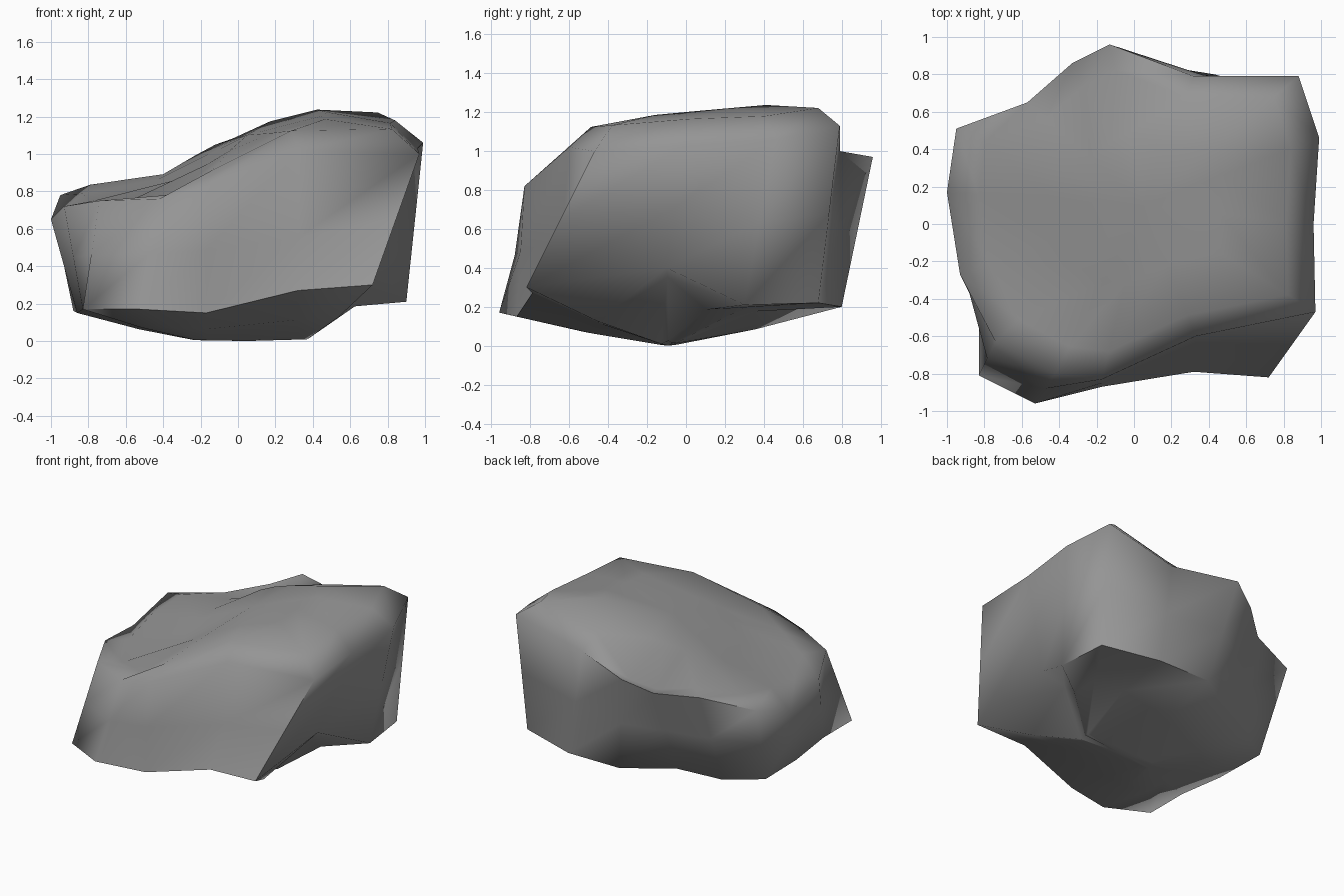
import bpy
import bmesh
import math
from mathutils import Vector

default_cube = bpy.data.objects.get("Cube")
if default_cube:
    bpy.data.objects.remove(default_cube, do_unlink=True)

# Lower edge of the boulder, counter-clockwise from the front corner at -x
LOWER_EDGE = [
    (-.83, -.81, .17), (-.53, -.96, .17), (-.17, -.87, .15), (.32, -.79, .27),
    (.72, -.82, .3), (.74, -.1, .4), (.9, .3, .21), (.86, .68, .22),
    (.43, .8, .2), (0, .8, .2), (-.33, .58, .2), (-.63, .46, .15),
    (-.88, .3, .16), (-.86, -.1, .15), (-.83, -.47, .17),
]

# Upper rim, one point above each lower point
UPPER_RIM = [
    (-.74, -.63, .75), (-.42, -.8, .76), (-.17, -.83, .82), (.33, -.6, 1.02),
    (.97, -.47, 1), (.96, 0, 1.03), (.99, .46, 1.06), (.88, .79, 1.13),
    (.32, .79, 1), (-.13, .96, .97), (-.33, .86, .88), (-.57, .65, .83),
    (-.95, .51, .78), (-1, .17, .65), (-.93, -.27, .72),
]

# Height of the sloping top along x
ROOF = [(-1, .77), (-.78, .86), (-.38, .92), (-.05, 1.11), (.37, 1.25), (.77, 1.22), (1, 1.1)]


def roof_height(x, y):
    """Follow the ridge profile, dipping towards the front and the back."""
    dip = (.12 - .06 * x) * max(0, .46 - y)
    if x < .6:
        dip += .4 * max(0, y - .4)
    for (x0, z0), (x1, z1) in zip(ROOF, ROOF[1:]):
        if x <= x1:
            return z0 + (z1 - z0) * (x - x0) / (x1 - x0) - dip
    return ROOF[-1][1] - dip


def top_ring(amount):
    ring = []
    for point in UPPER_RIM:
        moved = Vector(point).lerp(Vector((.05, .1, 0)), amount)
        moved.z = roof_height(moved.x, moved.y)
        ring.append(moved)
    return ring


def bottom_ring(amount, height):
    """Pull the lower edge in towards a short keel running along x."""
    ring = []
    for x, y, z in LOWER_EDGE:
        keel = Vector((min(max(x, -.2), .35), -.09, 0))
        moved = Vector((x, y, z)).lerp(keel, amount)
        # The underside is hollowed out behind the +x side
        hollow = x > .35 and y > -.5
        moved.z = z * height * (2.1 if hollow else 1)
        ring.append(moved)
    return ring


def bridge(bm, ring_a, ring_b):
    count = len(ring_a)
    for i in range(count):
        j = (i + 1) % count
        bm.faces.new((ring_a[i], ring_a[j], ring_b[j], ring_b[i]))


def cap(bm, ring, tip):
    for i, vert in enumerate(ring):
        bm.faces.new((vert, ring[(i + 1) % len(ring)], tip))


def make_material(name, value):
    mat = bpy.data.materials.new(name)
    mat.use_nodes = True
    colour = (value, value, value, 1)
    mat.diffuse_color = colour
    shader = mat.node_tree.nodes["Principled BSDF"]
    shader.inputs["Base Color"].default_value = colour
    return mat


# Boulder: stacked rings from the underside to the top
side = [Vector(a).lerp(Vector(b), .5) for a, b in zip(LOWER_EDGE, UPPER_RIM)]
side[3] += Vector((0, .06, -.09))  # shallow hollow in the front
outline = [
    bottom_ring(.95, .03),
    bottom_ring(.5, .42),
    LOWER_EDGE,
    side,
    UPPER_RIM,
    top_ring(.16),
    top_ring(.55),
]

bm = bmesh.new()
rings = [[bm.verts.new(point) for point in ring] for ring in outline]
for below, above in zip(rings, rings[1:]):
    bridge(bm, below, above)
cap(bm, rings[0], bm.verts.new((.05, -.09, 0)))
cap(bm, rings[-1], bm.verts.new((.05, .1, roof_height(.05, .1))))
bmesh.ops.recalc_face_normals(bm, faces=bm.faces)

mesh = bpy.data.meshes.new("boulder")
bm.to_mesh(mesh)
bm.free()
mesh.materials.append(make_material("stone grey", .3))

boulder = bpy.data.objects.new("boulder", mesh)
bpy.context.collection.objects.link(boulder)

# Smooth stone with only the hardest edges kept sharp
bpy.ops.object.select_all(action="DESELECT")
boulder.select_set(True)
bpy.context.view_layer.objects.active = boulder
bpy.ops.object.shade_smooth_by_angle(angle=math.radians(75))
